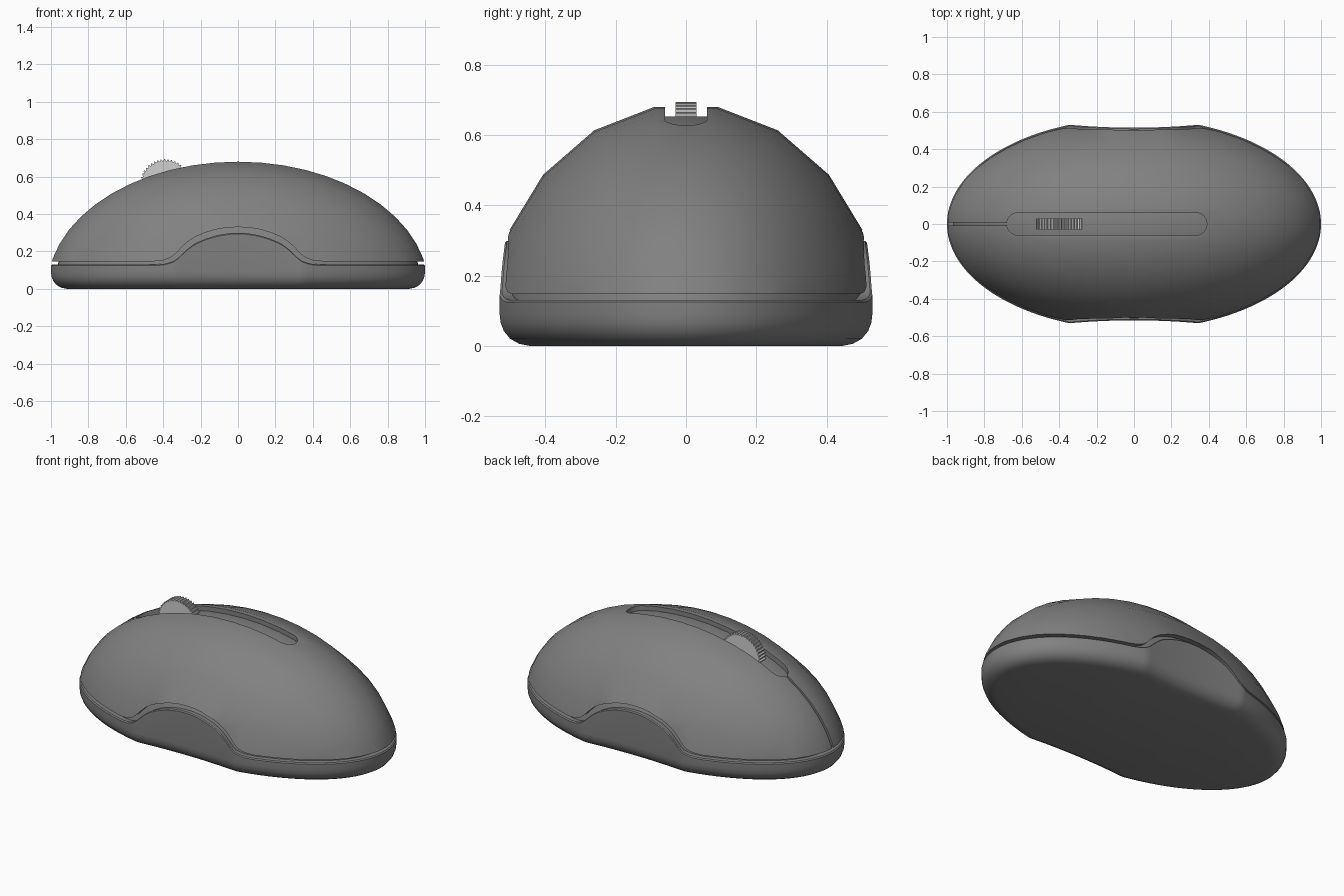
import bpy, bmesh, math
from mathutils import Matrix

if "Cube" in bpy.data.objects:
    bpy.data.objects.remove(bpy.data.objects["Cube"])


def material(name, value):
    m = bpy.data.materials.new(name)
    m.use_nodes = True
    col = (value, value, value, 1)
    m.diffuse_color = col
    m.node_tree.nodes["Principled BSDF"].inputs["Base Color"].default_value = col
    return m


BODY = material("dark grey plastic", 0.22)
WHEEL = material("light grey rubber", 0.62)


def make(name, bm, mat):
    bmesh.ops.recalc_face_normals(bm, faces=bm.faces)
    me = bpy.data.meshes.new(name)
    bm.to_mesh(me)
    bm.free()
    me.materials.append(mat)
    ob = bpy.data.objects.new(name, me)
    bpy.context.collection.objects.link(ob)
    return ob


def activate(ob):
    bpy.ops.object.select_all(action='DESELECT')
    ob.select_set(True)
    bpy.context.view_layer.objects.active = ob


def smooth(ob, angle=35):
    activate(ob)
    bpy.ops.object.shade_smooth_by_angle(angle=math.radians(angle))


def prism(name, outline, vec, mat=BODY):
    """Extrude a closed 3D outline along vec."""
    bm = bmesh.new()
    face = bm.faces.new([bm.verts.new(p) for p in outline])
    ext = bmesh.ops.extrude_face_region(bm, geom=[face])["geom"]
    bmesh.ops.translate(bm, vec=vec,
                        verts=[v for v in ext if isinstance(v, bmesh.types.BMVert)])
    return make(name, bm, mat)


def carve(ob, cutter, operation):
    cutter.hide_render = True
    mod = ob.modifiers.new("cut", 'BOOLEAN')
    mod.operation, mod.object, mod.solver = operation, cutter, 'EXACT'
    activate(ob)
    bpy.ops.object.modifier_apply(modifier=mod.name)
    bpy.data.objects.remove(cutter)


def ellipsoid(name, size):
    """Sphere with its poles on the x axis and a flat strip along the top."""
    bm = bmesh.new()
    bmesh.ops.create_uvsphere(bm, u_segments=20, v_segments=26, radius=1)
    turn = Matrix.Rotation(math.pi / 2, 4, 'Y')
    bmesh.ops.transform(bm, matrix=turn, verts=bm.verts)
    # turn half a segment if a row of vertices lies on the crest
    if any(abs(v.co.y) < 1e-4 and v.co.z > 0.5 for v in bm.verts):
        bmesh.ops.transform(bm, matrix=Matrix.Rotation(math.pi / 20, 4, 'X'), verts=bm.verts)
    bmesh.ops.scale(bm, vec=size, verts=bm.verts)
    return make(name, bm, BODY)


# Arch of the seam over the side grips, 1 at the middle and 0 away from it
ARCH = [(0, 1), (.06, .985), (.12, .93), (.18, .83), (.23, .71), (.27, .57), (.3, .42),
        (.33, .24), (.36, .11), (.4, .03), (.45, 0)]


def arch(x):
    x = abs(x)
    for (a, fa), (b, fb) in zip(ARCH, ARCH[1:]):
        if x <= b:
            return fa + (fb - fa) * (x - a) / (b - a)
    return 0


# Upper shell: dome trimmed along the seam
shell = ellipsoid("upper_shell", (1.02, .575, .688))
seam = [(x, 0.147 + 0.183 * f) for x, f in
        [(-x, f) for x, f in reversed(ARCH)] + ARCH[1:]]
trim = [(-1.2, .147)] + seam + [(1.2, .147), (1.2, 1), (-1.2, 1)]
carve(shell, prism("trim", [(x, -1, z) for x, z in trim], (0, 2, 0)), 'INTERSECT')

# Long rounded slot for the wheel
R, X0, X1 = .06, -.62, .33
slot = []
for i in range(13):
    a = -math.pi / 2 + math.pi * i / 12
    slot.append((X1 + R * math.cos(a), R * math.sin(a), .3))
for i in range(13):
    a = math.pi / 2 + math.pi * i / 12
    slot.append((X0 + R * math.cos(a), R * math.sin(a), .3))
carve(shell, prism("slot", slot, (0, 0, 1)), 'DIFFERENCE')

# Split between the two buttons
split = [(-1.2, -.008, .05), (-.65, -.006, .05), (-.65, .006, .05), (-1.2, .008, .05)]
carve(shell, prism("split", split, (0, 0, 1)), 'DIFFERENCE')
smooth(shell)

# Inner core: slot floor and the bottom of the seam groove
core = ellipsoid("inner_core", (.985, .545, .66))
box = [(-2, -.497, .05), (2, -.497, .05), (2, .497, .05), (-2, .497, .05)]
carve(core, prism("core_box", box, (0, 0, 1)), 'INTERSECT')
smooth(core)

# Lower base: oval tray with rounded bottom, hollowed sides and raised grips
N = 240
bm = bmesh.new()


def base_ring(inset, height):
    ring = []
    for i in range(N):
        t = 2 * math.pi * (i + .5) / N
        x, y = math.cos(t), .565 * math.sin(t)
        side = .515 + .015 * (x / .34) ** 2
        y = max(-side, min(side, y))
        ring.append(bm.verts.new((x * (1 - inset), y * (1 - inset / .53), height(x))))
    return ring


def rim(x):
    return .13 + .17 * arch(abs(x) + .015)


rings = [base_ring(i, lambda x, z=z: z) for i, z in
         [(.085, 0), (.055, .006), (.03, .02), (.012, .042), (.003, .065), (0, .09)]]
rings += [base_ring(0, lambda x: rim(x) - .006), base_ring(.006, rim),
          base_ring(.035, rim), base_ring(.04, lambda x: .11)]
for lo, hi in zip(rings, rings[1:]):
    for i in range(N):
        j = (i + 1) % N
        bm.faces.new((lo[i], lo[j], hi[j], hi[i]))
bm.faces.new(rings[0])
bm.faces.new(rings[-1])
base = make("lower_base", bm, BODY)
smooth(base)

# Scroll wheel with fine ridges
TEETH = 44
gear = []
for i in range(TEETH * 4):
    r = .133 if i % 4 < 2 else .124
    a = 2 * math.pi * i / (TEETH * 4)
    gear.append((-.39 + r * math.cos(a), -.03, .56 + r * math.sin(a)))
prism("scroll_wheel", gear, (0, .06, 0), WHEEL)
